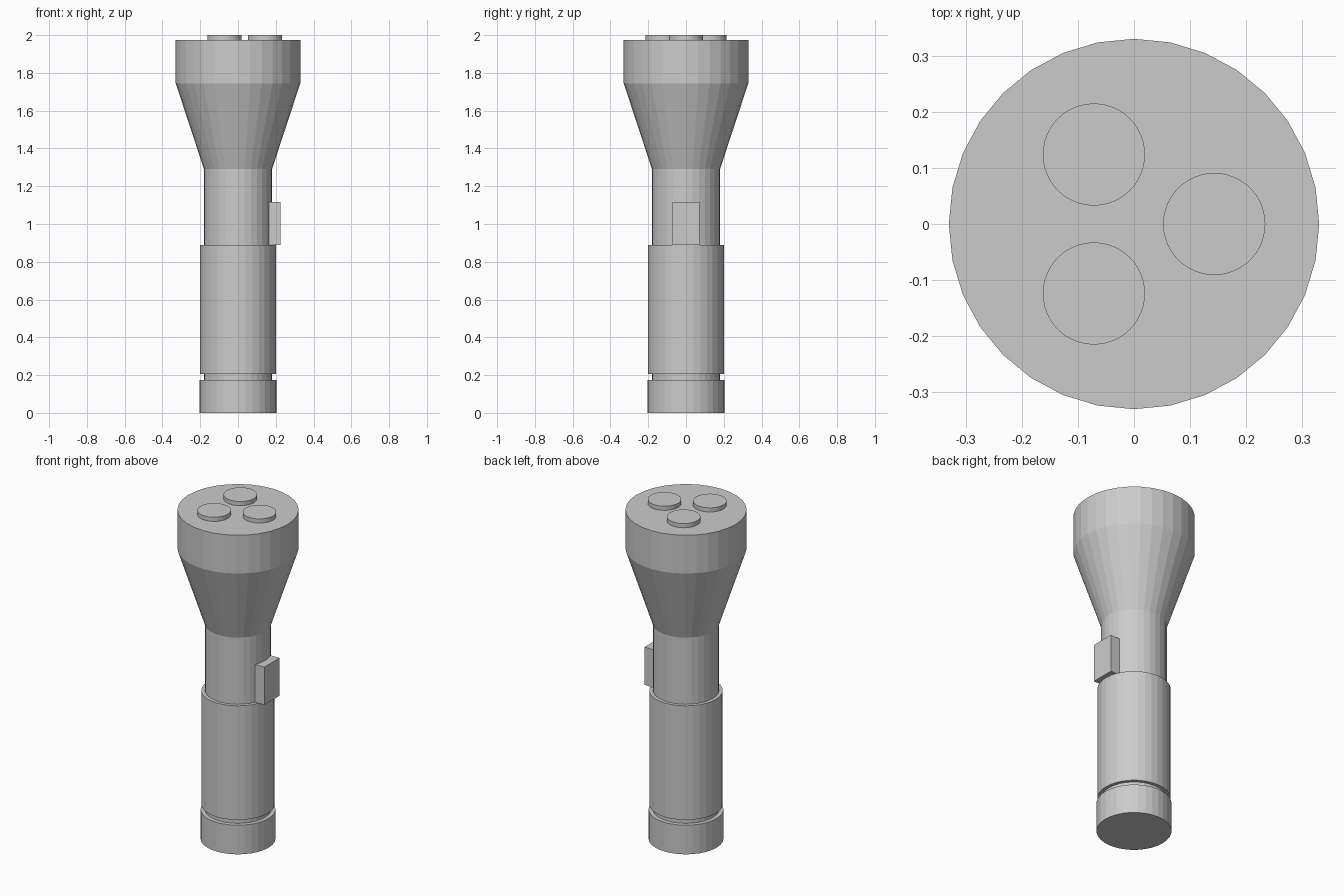
import bpy
import bmesh
import math
from mathutils import Matrix

if "Cube" in bpy.data.objects:
    bpy.data.objects.remove(bpy.data.objects["Cube"])


def add_object(name, bm):
    bmesh.ops.recalc_face_normals(bm, faces=bm.faces)
    mesh = bpy.data.meshes.new(name)
    bm.to_mesh(mesh)
    bm.free()
    obj = bpy.data.objects.new(name, mesh)
    bpy.context.collection.objects.link(obj)
    return obj


def lathe(name, profile, sides=32, x=0.0, y=0.0):
    """Closed solid of revolution from (radius, z) points, bottom to top."""
    bm = bmesh.new()
    rings = []
    for r, z in profile:
        angles = [2 * math.pi * i / sides for i in range(sides)]
        rings.append([bm.verts.new((x + r * math.cos(a), y + r * math.sin(a), z))
                      for a in angles])
    for low, high in zip(rings, rings[1:]):
        for i in range(sides):
            j = (i + 1) % sides
            bm.faces.new((low[i], low[j], high[j], high[i]))
    bm.faces.new(rings[0])
    bm.faces.new(rings[-1])
    return add_object(name, bm)


def box(name, low, high):
    bm = bmesh.new()
    size = [b - a for a, b in zip(low, high)]
    mid = [(a + b) / 2 for a, b in zip(low, high)]
    bmesh.ops.create_cube(bm, size=1, matrix=Matrix.Translation(mid) @ Matrix.Diagonal((*size, 1)))
    return add_object(name, bm)


# Tail cap, with the inner tube showing in the gap above it
lathe("tail_cap", [(0.204, 0.0), (0.204, 0.175)])

# Inner tube flaring into the lamp head
lathe("body_and_head", [(0.18, 0.17), (0.18, 1.29), (0.33, 1.745), (0.33, 1.975)])

# Grip sleeve
lathe("grip", [(0.2, 0.205), (0.2, 0.89)])

# Switch on the right side
box("switch", (0.15, -0.072, 0.89), (0.225, 0.072, 1.117))

# Three lamps on the head
for k in range(3):
    a = 2 * math.pi * k / 3
    lathe(f"lamp_{k + 1}", [(0.091, 1.96), (0.091, 2.0)], 48,
          0.143 * math.cos(a), 0.143 * math.sin(a))
